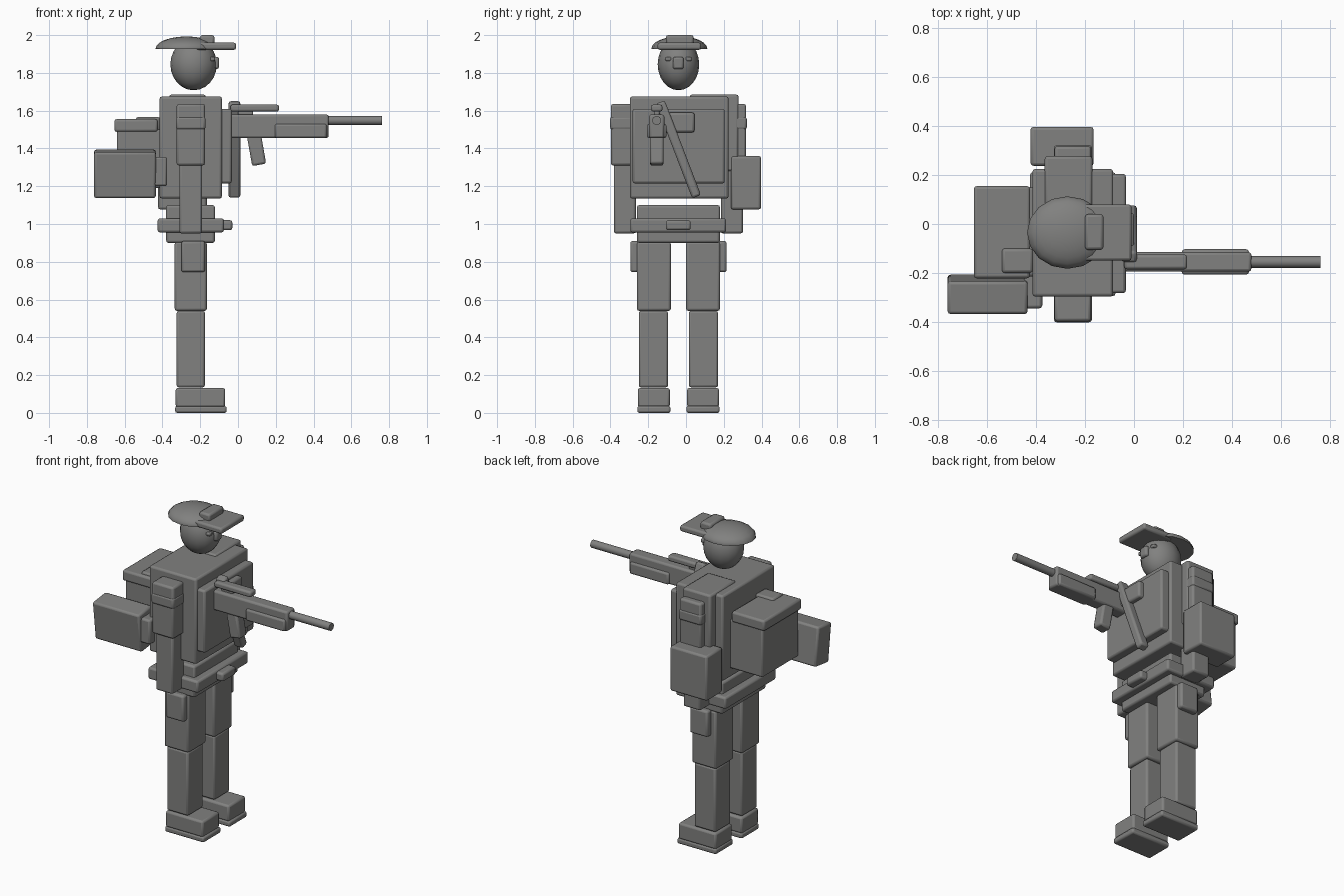
import bpy, bmesh, math
from mathutils import Matrix

if "Cube" in bpy.data.objects:
    bpy.data.objects.remove(bpy.data.objects["Cube"])

grey = bpy.data.materials.new("grey")
grey.diffuse_color = (0.22, 0.22, 0.215, 1)
grey.use_nodes = True
grey.node_tree.nodes["Principled BSDF"].inputs["Base Color"].default_value = grey.diffuse_color


def finish(name, bm, bevel=0.0):
    me = bpy.data.meshes.new(name)
    bm.to_mesh(me)
    bm.free()
    me.materials.append(grey)
    ob = bpy.data.objects.new(name, me)
    bpy.context.collection.objects.link(ob)
    if bevel:
        m = ob.modifiers.new("Bevel", 'BEVEL')
        m.width, m.segments = bevel, 2
    bpy.ops.object.select_all(action='DESELECT')
    ob.select_set(True)
    bpy.context.view_layer.objects.active = ob
    bpy.ops.object.shade_smooth_by_angle(angle=math.radians(35))
    return ob


def box(name, x, y, z, bevel=0.012, rot=0.0, axis='X'):
    """Bevelled box from (min, max) ranges, turned about its centre."""
    c = [(a + b) / 2 for a, b in (x, y, z)]
    s = [b - a for a, b in (x, y, z)]
    bm = bmesh.new()
    bmesh.ops.create_cube(bm, size=1, matrix=Matrix.Translation(c)
                          @ Matrix.Rotation(math.radians(rot), 4, axis)
                          @ Matrix.Diagonal((*s, 1)))
    return finish(name, bm, min(bevel, min(s) * 0.3))


def ball(name, centre, radii, half=False):
    bm = bmesh.new()
    bmesh.ops.create_uvsphere(bm, u_segments=16, v_segments=12, radius=1)
    if half:
        bmesh.ops.bisect_plane(bm, geom=bm.verts[:] + bm.edges[:] + bm.faces[:],
                               plane_co=(0, 0, -0.01), plane_no=(0, 0, -1), clear_outer=True)
        bmesh.ops.holes_fill(bm, edges=[e for e in bm.edges if e.is_boundary])
    bm.transform(Matrix.Translation(centre) @ Matrix.Diagonal((*radii, 1)))
    return finish(name, bm)


MID = -0.04  # centre line of the figure, which faces +x


def pair(name, x, y, z):
    """Box on both sides; y is measured outwards from the centre line."""
    box("right_" + name, x, (MID - y[1], MID - y[0]), z)
    box("left_" + name, x, (MID + y[0], MID + y[1]), z)


# Head and cap
ball("head", (-0.235, MID, 1.845), (0.123, 0.11, 0.137))
ball("cap_dome", (-0.272, MID + 0.005, 1.928), (0.165, 0.148, 0.065), half=True)
box("cap_visor", (-0.22, -0.01), (-0.15, 0.08), (1.922, 1.96))
box("cap_badge", (-0.2, -0.125), (-0.106, 0.04), (1.95, 2.0))
box("nose", (-0.16, -0.1), (-0.07, -0.012), (1.82, 1.885))
pair("eye", (-0.16, -0.122), (0.038, 0.07), (1.863, 1.885))

# Torso
box("torso", (-0.415, -0.085), (-0.297, 0.225), (1.135, 1.675))
box("chest_plate", (-0.12, -0.033), (-0.283, 0.205), (1.215, 1.61))
box("left_shoulder_panel", (-0.365, -0.17), (0.02, 0.278), (1.28, 1.685))
box("chest_strap", (-0.05, 0.012), (MID - 0.025, MID + 0.025), (1.127, 1.663),
    rot=21)
box("abdomen", (-0.38, -0.122), (-0.26, 0.18), (0.9, 1.1))
box("belt", (-0.425, -0.075), (-0.295, 0.212), (0.955, 1.03))
box("buckle", (-0.1, -0.03), (-0.107, 0.025), (0.967, 1.02))

# Arms
pair("upper_arm", (-0.325, -0.175), (0.24, 0.358), (1.31, 1.635))
pair("arm_band", (-0.328, -0.172), (0.238, 0.362), (1.5, 1.567))
pair("forearm", (-0.31, -0.19), (0.225, 0.342), (0.95, 1.32))

# Legs
pair("thigh", (-0.335, -0.165), (0.04, 0.22), (0.54, 0.905))
pair("thigh_pouch", (-0.3, -0.175), (0.2, 0.255), (0.745, 0.91))
pair("shin", (-0.325, -0.175), (0.055, 0.21), (0.135, 0.54))
pair("boot", (-0.33, -0.068), (0.046, 0.215), (0.03, 0.132))
pair("sole", (-0.333, -0.06), (0.042, 0.218), (0.0, 0.036))

# Packs
box("backpack", (-0.64, -0.4), (-0.215, 0.15), (1.19, 1.5))
box("backpack_lid", (-0.655, -0.425), (-0.222, 0.155), (1.488, 1.555))
box("lid_pocket", (-0.54, -0.413), (-0.2, -0.1), (1.49, 1.567))
box("side_case", (-0.762, -0.435), (-0.355, -0.22), (1.143, 1.388), rot=7)
box("case_bracket", (-0.45, -0.375), (-0.345, -0.2), (1.2, 1.355))
box("left_satchel", (-0.423, -0.165), (0.238, 0.397), (1.077, 1.36))

# Rifle
GUN = -0.155
box("rifle_body", (-0.05, 0.48), (GUN - 0.04, GUN + 0.04), (1.455, 1.58))
box("rifle_handguard", (0.195, 0.47), (GUN - 0.052, GUN + 0.052), (1.455, 1.53))
box("rifle_sight", (-0.04, 0.217), (GUN - 0.03, GUN + 0.03), (1.595, 1.632))
box("sight_mount", (0.0, 0.08), (GUN - 0.015, GUN + 0.015), (1.57, 1.6))
box("rifle_magazine", (0.06, 0.135), (GUN - 0.036, GUN + 0.036), (1.312, 1.48),
    rot=-10, axis='Y')
box("rifle_stock", (-0.06, 0.0), (-0.13, 0.045), (1.485, 1.59))
bm = bmesh.new()
bmesh.ops.create_cone(bm, cap_ends=True, segments=16, radius1=0.024, radius2=0.024, depth=0.31,
                      matrix=Matrix.Translation((0.607, GUN, 1.548))
                      @ Matrix.Rotation(math.pi / 2, 4, 'Y'))
finish("rifle_barrel", bm)
